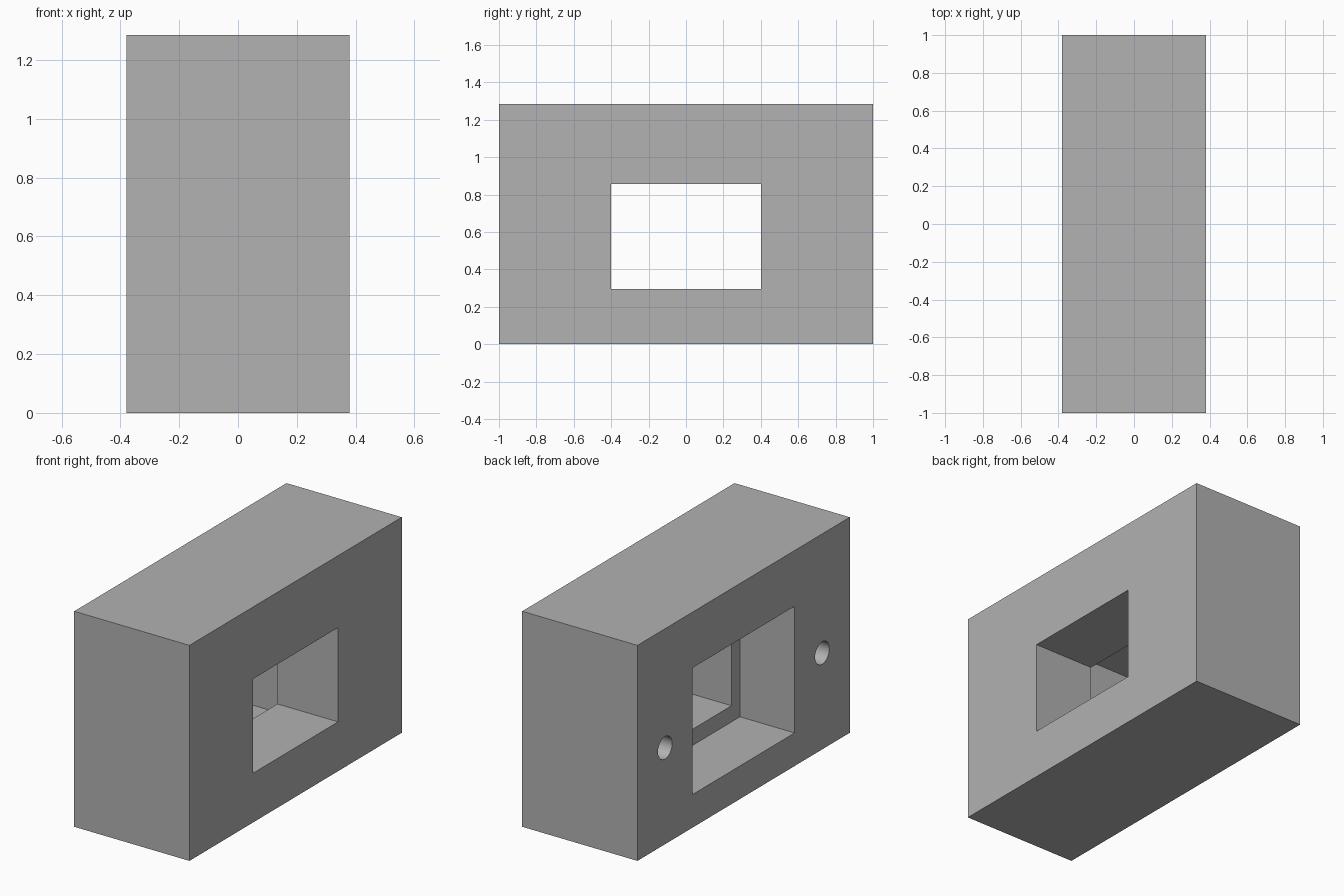
import bpy
import math

default = bpy.data.objects.get("Cube")
if default:
    bpy.data.objects.remove(default, do_unlink=True)

W, D, H = 0.76, 2.0, 1.285      # block size along x, y, z
MID = 0.575                     # height of the opening's centre
SHELF = -0.02                   # x where the recess ends

grey = bpy.data.materials.new("plain grey")
grey.use_nodes = True
colour = (0.445, 0.445, 0.445, 1)
grey.diffuse_color = colour
grey.node_tree.nodes["Principled BSDF"].inputs["Base Color"].default_value = colour


def box(name, size, centre):
    bpy.ops.mesh.primitive_cube_add(size=1, location=centre)
    obj = bpy.context.object
    obj.name = name
    obj.scale = size
    bpy.ops.object.transform_apply(location=True, rotation=False, scale=True)
    obj.data.materials.append(grey)
    return obj


def cut(target, cutter):
    cutter.hide_render = True
    mod = target.modifiers.new(cutter.name, "BOOLEAN")
    mod.operation = "DIFFERENCE"
    mod.solver = "EXACT"
    mod.object = cutter
    bpy.ops.object.select_all(action="DESELECT")
    bpy.context.view_layer.objects.active = target
    target.select_set(True)
    bpy.ops.object.modifier_apply(modifier=mod.name)
    bpy.data.objects.remove(cutter, do_unlink=True)


# Solid housing block
housing = box("housing", (W, D, H), (0, 0, H / 2))

# Window straight through the block
cut(housing, box("window_cutter", (2, 0.8, 0.562), (0, 0, MID)))

# Wider recess on the mounting side, reaching in to the shelf
cut(housing, box("recess_cutter", (1, 0.96, 0.755), (SHELF - 0.5, 0, MID)))

# Blind screw holes either side of the recess
hole_depth = 0.4
for side in (-1, 1):
    bpy.ops.mesh.primitive_cylinder_add(
        vertices=48, radius=0.067, depth=2 * hole_depth,
        location=(-W / 2, side * 0.74, MID), rotation=(0, math.pi / 2, 0))
    cutter = bpy.context.object
    cutter.name = "screw_hole_cutter"
    cutter.data.materials.append(grey)
    cut(housing, cutter)

bpy.ops.object.select_all(action="DESELECT")
housing.select_set(True)
bpy.context.view_layer.objects.active = housing
bpy.ops.object.shade_smooth_by_angle(angle=math.radians(30))
